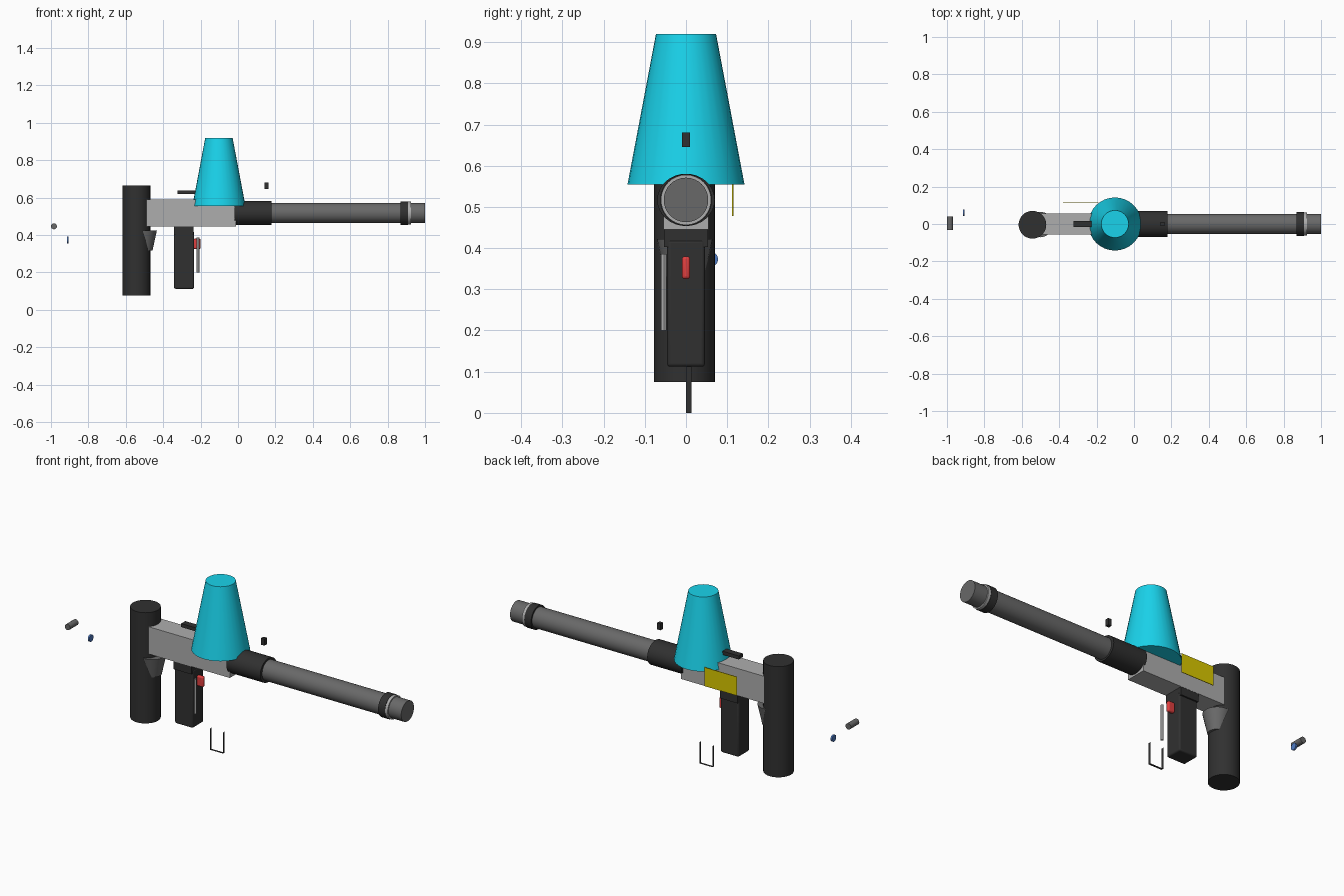
import bpy
from math import pi

if "Cube" in bpy.data.objects:
    bpy.data.objects.remove(bpy.data.objects["Cube"])

def mat(name, r, g, b):
    m = bpy.data.materials.new(name)
    m.diffuse_color = (r, g, b, 1)
    m.use_nodes = True
    m.node_tree.nodes["Principled BSDF"].inputs["Base Color"].default_value = m.diffuse_color
    return m

BLACK = mat("black", 0.03, 0.03, 0.03)
DARK = mat("dark_grey", 0.14, 0.14, 0.14)
LIGHT = mat("light_grey", 0.42, 0.42, 0.42)
CYAN = mat("cyan", 0.01, 0.65, 0.83)
RED = mat("red", 0.75, 0.05, 0.05)
YELLOW = mat("yellow", 0.7, 0.58, 0.0)
BLUE = mat("blue", 0.08, 0.2, 0.55)

def finish(name, m, smooth=True):
    o = bpy.context.object
    o.name = name
    o.data.materials.append(m)
    bpy.ops.object.transform_apply(location=False, rotation=True, scale=True)
    if smooth:
        bpy.ops.object.shade_smooth_by_angle()
    return o

def box(name, m, x, y, z, bevel=0):
    """Box from (min, max) ranges."""
    bpy.ops.mesh.primitive_cube_add(size=1, location=[(a + b) / 2 for a, b in (x, y, z)])
    bpy.context.object.scale = [b - a for a, b in (x, y, z)]
    o = finish(name, m, bevel > 0)
    if bevel:
        mod = o.modifiers.new("bevel", 'BEVEL')
        mod.width, mod.segments = bevel, 3
    return o

ROT = {'x': (0, pi / 2, 0), 'y': (pi / 2, 0, 0), 'z': (0, 0, 0)}

def cone(name, m, centre, r1, r2, length, axis='z', squash=(1, 1, 1), n=32):
    bpy.ops.mesh.primitive_cone_add(vertices=n, radius1=r1, radius2=r2, depth=length,
                                    location=centre, rotation=ROT[axis])
    bpy.ops.object.transform_apply(location=False, rotation=True, scale=False)
    bpy.context.object.scale = squash
    return finish(name, m)

def tube_x(name, m, x0, x1, r, squash=(1, 1, 1)):
    return cone(name, m, ((x0 + x1) / 2, 0, 0.517), r, r, x1 - x0, 'x', squash)

# Rear air tank and its tapered adapter
cone("air_tank", BLACK, (-0.543, -0.004, 0.37), 0.074, 0.074, 0.59)
cone("tank_adapter", DARK, (-0.502, -0.003, 0.37), 0.045, 0.068, 0.105)

# Body, fore-end and barrel
box("receiver", LIGHT, (-0.545, -0.01), (-0.055, 0.055), (0.445, 0.59))
tube_x("fore_end", BLACK, -0.02, 0.18, 0.0635, (1, 1.1, 1))
tube_x("barrel", DARK, 0.17, 1.0, 0.054)
tube_x("muzzle_ring", BLACK, 0.87, 0.91, 0.063)
tube_x("muzzle_rim", LIGHT, 0.91, 0.925, 0.061)

# Hopper
cone("hopper", CYAN, (-0.102, 0, 0.737), 0.142, 0.073, 0.365)

# Grip with wider collar
box("grip", BLACK, (-0.342, -0.235), (-0.046, 0.046), (0.112, 0.42), 0.008)
box("grip_collar", BLACK, (-0.342, -0.237), (-0.054, 0.054), (0.403, 0.447))

# Trigger, side rod
box("trigger", RED, (-0.238, -0.2), (-0.01, 0.01), (0.325, 0.38), 0.007)
cone("side_rod", LIGHT, (-0.214, -0.054, 0.293), 0.007, 0.007, 0.185, n=12)

# Trigger guard: a thin bent strip
pts = [(-0.166, 0.113), (-0.166, 0), (-0.088, 0), (-0.088, 0.113)]
verts = [(x, y, z) for x, z in pts for y in (0.0, 0.013)]
mesh = bpy.data.meshes.new("trigger_guard")
mesh.from_pydata(verts, [], [(2 * i, 2 * i + 1, 2 * i + 3, 2 * i + 2) for i in range(3)])
mesh.materials.append(BLACK)
bpy.context.collection.objects.link(bpy.data.objects.new("trigger_guard", mesh))

# Side plate and sights
box("side_plate", YELLOW, (-0.38, -0.19), (0.112, 0.115), (0.478, 0.578))
box("rear_sight", BLACK, (-0.323, -0.21), (-0.017, 0.017), (0.618, 0.637))
box("front_sight", BLACK, (0.143, 0.163), (-0.01, 0.01), (0.646, 0.681))

# Loose cap and pellet behind the tank
cone("rear_cap", DARK, (-0.984, 0.004, 0.446), 0.016, 0.016, 0.07, 'y', n=16)
cone("blue_button", BLUE, (-0.911, 0.06, 0.373), 0.018, 0.018, 0.009, 'x', n=16)
